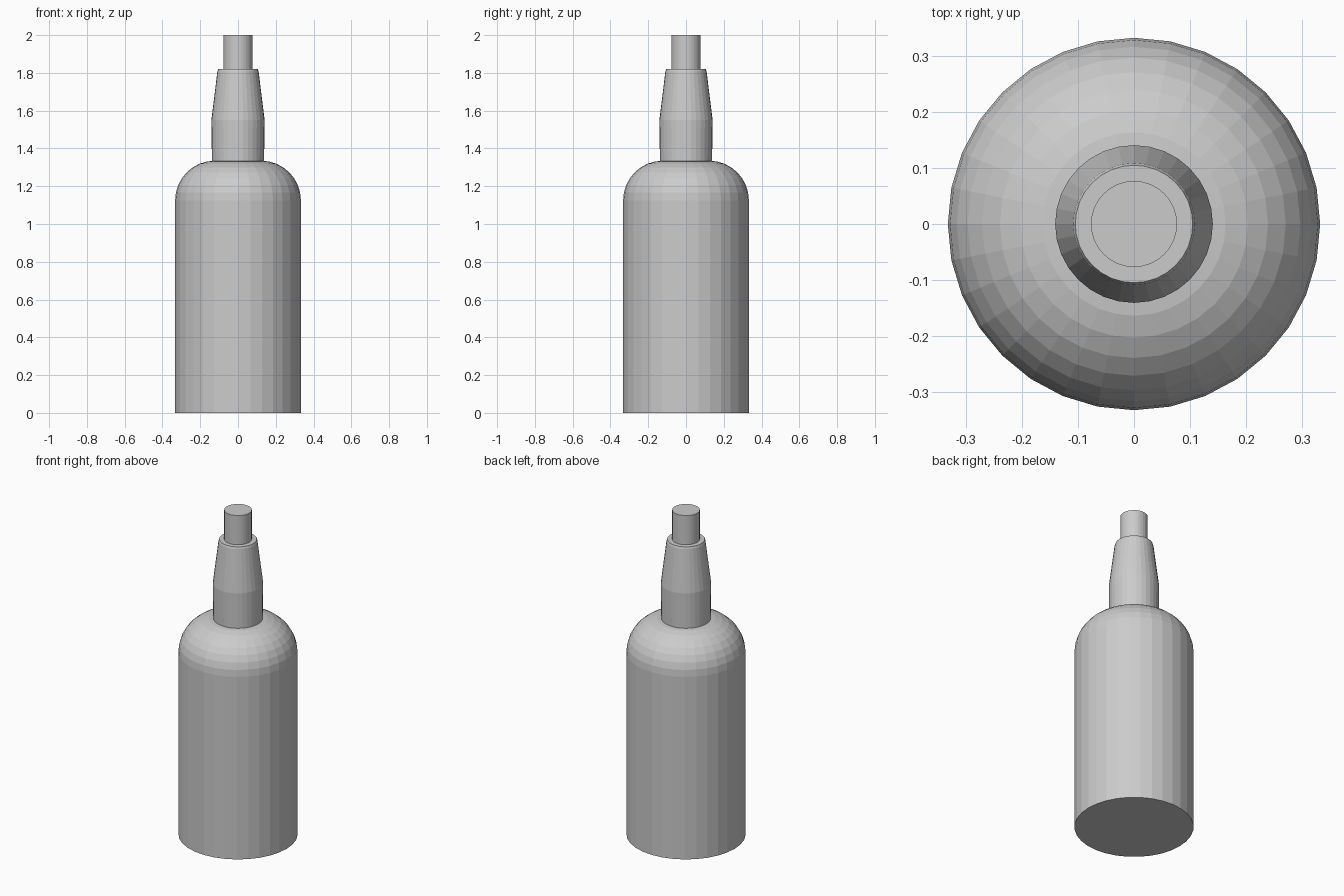
import bpy, bmesh
from math import sin, cos, pi

if "Cube" in bpy.data.objects:
    bpy.data.objects.remove(bpy.data.objects["Cube"])

SIDES = 32


def lathe(name, profile):
    """Revolve (radius, z) points around z into a closed, flat-shaded part."""
    bm = bmesh.new()
    rings = [[bm.verts.new((r * cos(2 * pi * i / SIDES), r * sin(2 * pi * i / SIDES), z))
              for i in range(SIDES)] for r, z in profile]
    for low, high in zip(rings, rings[1:]):
        for i in range(SIDES):
            j = (i + 1) % SIDES
            bm.faces.new((low[i], low[j], high[j], high[i]))
    bm.faces.new(rings[0][::-1])
    bm.faces.new(rings[-1])
    mesh = bpy.data.meshes.new(name)
    bm.to_mesh(mesh)
    bm.free()
    obj = bpy.data.objects.new(name, mesh)
    bpy.context.collection.objects.link(obj)
    return obj


# Body: straight wall with a rounded shoulder
R, ROUND, TOP, STEPS = 0.333, 0.21, 1.335, 8
shoulder = [(R - ROUND + ROUND * cos(k * pi / 2 / STEPS),
             TOP - ROUND + ROUND * sin(k * pi / 2 / STEPS)) for k in range(STEPS + 1)]
lathe("bottle_body", [(R, 0)] + shoulder)

# Neck: nearly straight sleeve, then a taper with a slightly eased rim
lathe("bottle_neck", [(0.138, 1.325), (0.141, 1.55), (0.109, 1.808), (0.105, 1.82)])

# Stopper
lathe("stopper", [(0.077, 1.81), (0.077, 2.0)])
